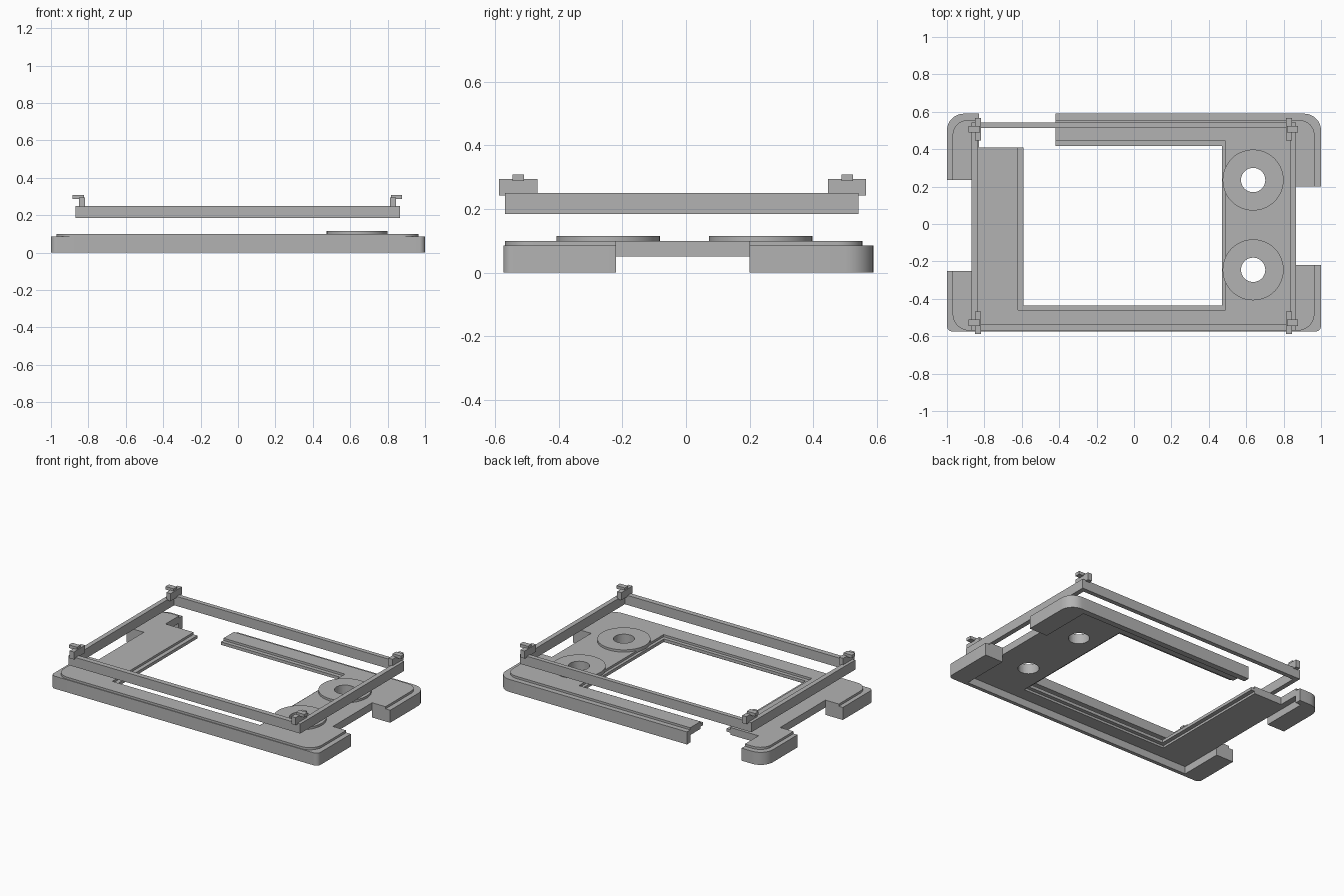
import bpy, bmesh
from math import pi, cos, sin
from mathutils import Vector

cube = bpy.data.objects.get("Cube")
if cube:
    bpy.data.objects.remove(cube, do_unlink=True)

grey = bpy.data.materials.new("mid_grey")
grey.use_nodes = True
grey.diffuse_color = (0.45, 0.45, 0.45, 1)
grey.node_tree.nodes["Principled BSDF"].inputs["Base Color"].default_value = grey.diffuse_color


def finish(name, bm):
    bmesh.ops.recalc_face_normals(bm, faces=bm.faces)
    mesh = bpy.data.meshes.new(name)
    bm.to_mesh(mesh)
    bm.free()
    mesh.materials.append(grey)
    obj = bpy.data.objects.new(name, mesh)
    bpy.context.collection.objects.link(obj)
    bpy.context.view_layer.objects.active = obj
    bpy.ops.object.select_all(action='DESELECT')
    obj.select_set(True)
    bpy.ops.object.shade_smooth_by_angle()
    return obj


def prism(name, outline, z0, z1):
    """Extrude an outline of (x, y) or rounded (x, y, radius) right-angle corners."""
    pts = []
    for i, p in enumerate(outline):
        here = Vector(p[:2])
        if len(p) == 2:
            pts.append(here)
            continue
        a = (Vector(outline[i - 1][:2]) - here).normalized() * p[2]
        b = (Vector(outline[(i + 1) % len(outline)][:2]) - here).normalized() * p[2]
        for k in range(9):
            t = k / 8 * pi / 2
            pts.append(here + a * (1 - sin(t)) + b * (1 - cos(t)))
    bm = bmesh.new()
    face = bm.faces.new([bm.verts.new((p.x, p.y, z0)) for p in pts])
    up = bmesh.ops.extrude_face_region(bm, geom=[face], use_keep_orig=True)["geom"]
    bmesh.ops.translate(bm, vec=(0, 0, z1 - z0),
                        verts=[v for v in up if isinstance(v, bmesh.types.BMVert)])
    return finish(name, bm)


def box(name, x0, x1, y0, y1, z0, z1):
    return prism(name, [(x0, y0), (x1, y0), (x1, y1), (x0, y1)], z0, z1)


def ring(name, x, y, r_in, r_out, z0, z1, n=48):
    bm = bmesh.new()
    loops = [[bm.verts.new((x + r * cos(2 * pi * i / n), y + r * sin(2 * pi * i / n), z))
              for i in range(n)]
             for r, z in ((r_in, z0), (r_out, z0), (r_out, z1), (r_in, z1))]
    for j in range(4):
        a, b = loops[j], loops[(j + 1) % 4]
        for i in range(n):
            k = (i + 1) % n
            bm.faces.new((a[i], a[k], b[k], b[i]))
    return finish(name, bm)


# Main plate: a C shape with a break at the back left
plate = prism("base_plate", [
    (-0.97, -0.57, 0.09), (0.965, -0.57, 0.09), (0.965, -0.22), (0.865, -0.22),
    (0.865, 0.2), (0.965, 0.2), (0.965, 0.555, 0.08), (-0.42, 0.555),
    (-0.42, 0.445), (0.49, 0.445), (0.49, -0.46), (-0.62, -0.46),
    (-0.62, 0.41), (-0.83, 0.41), (-0.83, 0.555), (-0.97, 0.555, 0.08),
    (-0.97, 0.235), (-0.87, 0.235), (-0.87, -0.25), (-0.97, -0.25)], 0.05, 0.1)

# Thin lip around the opening
prism("opening_lip", [
    (-0.63, 0.41), (-0.63, -0.47), (0.5, -0.47), (0.5, 0.455), (-0.42, 0.455),
    (-0.42, 0.418), (0.47, 0.418), (0.47, -0.435), (-0.592, -0.435), (-0.592, 0.41)],
    0.065, 0.085)

# Corner feet
prism("back_left_foot", [(0.865, 0.2), (1, 0.2), (1, 0.59, 0.09), (0.865, 0.59)], 0, 0.085)
prism("front_left_foot", [(0.865, -0.575), (1, -0.575, 0.03), (1, -0.22), (0.865, -0.22)], 0, 0.085)
prism("back_right_foot", [(-0.87, 0.59), (-1, 0.59, 0.09), (-1, 0.235), (-0.87, 0.235)], 0, 0.085)
prism("front_right_foot", [(-0.87, -0.25), (-1, -0.25), (-1, -0.575, 0.03), (-0.87, -0.575)], 0, 0.085)

# Skirt along the long sides
box("front_skirt", -0.88, 0.88, -0.575, -0.55, 0, 0.085)
box("back_skirt", -0.42, 0.88, 0.55, 0.59, 0, 0.085)
box("back_skirt_stub", -0.88, -0.83, 0.55, 0.59, 0, 0.085)

# Raised washers with holes through the plate
for label, y in (("back", 0.235), ("front", -0.245)):
    ring(label + "_washer", 0.637, y, 0.065, 0.163, 0.09, 0.115)
    bpy.ops.mesh.primitive_cylinder_add(vertices=48, radius=0.065, depth=0.4,
                                        location=(0.637, y, 0.08))
    cutter = bpy.context.object
    cutter.name = label + "_hole_cutter"
    cutter.hide_render = True
    cut = plate.modifiers.new(label + "_hole", 'BOOLEAN')
    cut.object = cutter
    cut.operation = 'DIFFERENCE'
    bpy.context.view_layer.objects.active = plate
    bpy.ops.object.modifier_apply(modifier=cut.name)
    bpy.data.objects.remove(cutter, do_unlink=True)

# Floating frame
box("frame_front_bar", -0.87, 0.865, -0.57, -0.535, 0.185, 0.25)
box("frame_back_bar", -0.87, 0.865, 0.513, 0.543, 0.185, 0.25)
box("frame_right_bar", -0.87, -0.838, -0.535, 0.513, 0.185, 0.25)
box("frame_left_bar", 0.833, 0.865, -0.535, 0.513, 0.185, 0.25)

# Corner clips: upright block with a crossbar
for side, px, cx in (("right", -0.85, -0.885), ("left", 0.812, 0.817)):
    for end, y in (("front", -0.528), ("back", 0.507)):
        box(f"{end}_{side}_clip_post", px, px + 0.032, y - 0.06, y + 0.06, 0.243, 0.294)
        box(f"{end}_{side}_clip_bar", cx, cx + 0.061, y - 0.018, y + 0.018, 0.288, 0.309)
